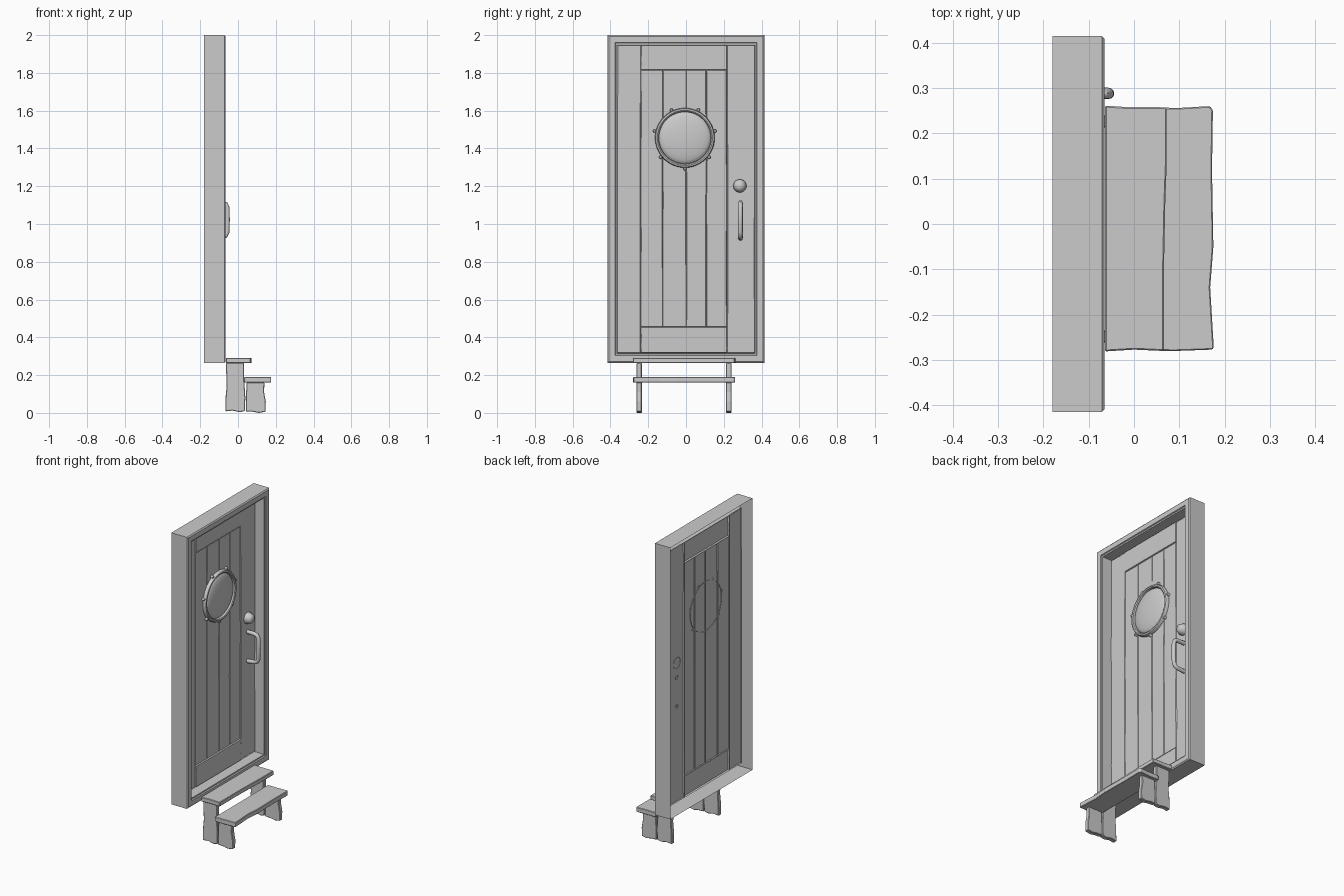
import bpy, bmesh, math, random
from mathutils import Vector

if "Cube" in bpy.data.objects:
    bpy.data.objects.remove(bpy.data.objects["Cube"])

random.seed(4)
DOOR_X = -0.134


def finish(name, bm, smooth=False):
    bmesh.ops.recalc_face_normals(bm, faces=bm.faces[:])
    me = bpy.data.meshes.new(name)
    bm.to_mesh(me)
    bm.free()
    ob = bpy.data.objects.new(name, me)
    bpy.context.collection.objects.link(ob)
    if smooth:
        bpy.ops.object.select_all(action='DESELECT')
        ob.select_set(True)
        bpy.context.view_layer.objects.active = ob
        bpy.ops.object.shade_smooth_by_angle(angle=math.radians(40))
    return ob


def bridge(bm, a, b):
    n = len(a)
    for i in range(n):
        bm.faces.new((a[i], a[(i + 1) % n], b[(i + 1) % n], b[i]))


def revolve(name, y, z, profile, n=32):
    """Lathe (radius, x) points around an axis along x; radius 0 closes the tip."""
    bm = bmesh.new()
    prev = None
    for r, x in profile:
        if r == 0:
            tip = bm.verts.new((x, y, z))
            for i in range(n):
                bm.faces.new((prev[i], prev[(i + 1) % n], tip))
            break
        ring = [bm.verts.new((x, y + r * math.cos(2 * math.pi * i / n),
                              z + r * math.sin(2 * math.pi * i / n))) for i in range(n)]
        if prev:
            bridge(bm, prev, ring)
        prev = ring
    return finish(name, bm, True)


def rough_board(name, outline, axis, lo, hi):
    """Extrude an uneven outline along y or z, with small bevels."""
    bm = bmesh.new()
    rings = []
    for h in (lo, hi):
        rings.append([bm.verts.new((a, h, b) if axis == 'Y' else (a, b, h)) for a, b in outline])
    bridge(bm, *rings)
    for r in rings:
        bm.faces.new(r)
    ob = finish(name, bm)
    bev = ob.modifiers.new("worn_edges", 'BEVEL')
    bev.width, bev.segments = 0.003, 1
    return ob


# Frame: open-backed shell with a bevelled lip and deep inner reveal
bm = bmesh.new()
prev = None
for inset, x in [(0, -0.18), (0, -0.071), (0.007, -0.065), (0.038, -0.065),
                 (0.041, -0.072), (0.049, -0.073), (0.051, DOOR_X - 0.005)]:
    y, z0, z1 = 0.415 - inset, 0.265 + inset, 2.0 - inset
    ring = [bm.verts.new((x, *p)) for p in ((-y, z0), (y, z0), (y, z1), (-y, z1))]
    if prev:
        bridge(bm, prev, ring)
    prev = ring
finish("door_frame", bm)


# Door boards: thin sheets whose edges fold back into grooves
def door_board(name, y0, y1, z0, z1, lift=0.0):
    bm = bmesh.new()
    n = 7
    rings = []
    jit = [random.uniform(-0.002, 0.002) for _ in range(2 * n)]
    for inset, x in ((0, DOOR_X - 0.006), (0.003, DOOR_X + lift)):
        pts = []
        for i in range(n):
            t = i / (n - 1)
            j = jit[i] if inset else 0
            pts.append((y0 + inset + j, z0 + inset + (z1 - z0 - 2 * inset) * t))
        for i in range(n):
            t = 1 - i / (n - 1)
            j = jit[n + i] if inset else 0
            pts.append((y1 - inset + j, z0 + inset + (z1 - z0 - 2 * inset) * t))
        rings.append([bm.verts.new((x, *p)) for p in pts])
    bridge(bm, *rings)
    bm.faces.new(rings[1])
    return finish(name, bm)


BOT, TOP = 0.318, 1.947
door_board("hinge_stile", -0.364, -0.24, BOT, TOP)
door_board("lock_stile", 0.217, 0.364, BOT, TOP)
door_board("top_rail", -0.24, 0.217, 1.815, TOP, 0.004)
door_board("bottom_rail", -0.24, 0.217, BOT, 0.455, 0.004)
edges = [-0.24, -0.123, 0.001, 0.108, 0.217]
for i in range(4):
    door_board(f"door_plank_{i + 1}", edges[i], edges[i + 1], 0.455, 1.815)

# Porthole: rim, domed glass and bolts
WY, WZ = -0.006, 1.456
D = DOOR_X
revolve("porthole_rim", WY, WZ, [(0.158, D - 0.003), (0.158, D + 0.012), (0.154, D + 0.02),
                                 (0.146, D + 0.022), (0.14, D + 0.018), (0.137, D + 0.004)], 48)
dome = [(0.138 * math.cos(a), D + 0.004 + 0.026 * math.sin(a))
        for a in [math.pi / 2 * k / 6 for k in range(6)]]
revolve("porthole_glass", WY, WZ, dome + [(0, D + 0.03)], 48)
for k in range(7):
    a = -math.pi / 2 + 2 * math.pi * k / 7
    revolve(f"porthole_bolt_{k + 1}", WY + 0.164 * math.cos(a), WZ + 0.164 * math.sin(a),
            [(0.009, D - 0.002), (0.009, D + 0.01), (0.006, D + 0.015), (0, D + 0.017)], 10)

# Lock: round plate with domed face
revolve("lock_plate", 0.285, 1.202, [(0.035, D - 0.002), (0.035, D + 0.012), (0.031, D + 0.02),
                                     (0.026, D + 0.034), (0.015, D + 0.041), (0, D + 0.043)], 24)

# Pull handle: tube swept along a D-shaped path
path = [(D - 0.003, 0.925), (-0.085, 0.93), (-0.066, 0.938), (-0.057, 0.957),
        (-0.056, 1.025), (-0.057, 1.087), (-0.066, 1.106), (-0.085, 1.111), (D - 0.003, 1.112)]
bm = bmesh.new()
prev = first = None
for i, (x, z) in enumerate(path):
    p, q = path[max(i - 1, 0)], path[min(i + 1, len(path) - 1)]
    t = Vector((q[0] - p[0], 0, q[1] - p[1])).normalized()
    side, up = Vector((0, 1, 0)), t.cross(Vector((0, 1, 0)))
    c = Vector((x, 0.288, z))
    ring = [bm.verts.new(c + 0.0125 * (side * math.cos(a) + up * math.sin(a)))
            for a in [2 * math.pi * k / 12 for k in range(12)]]
    if prev:
        bridge(bm, prev, ring)
    prev = ring
finish("pull_handle", bm, True)

# Steps: two uneven treads (outlines in x, y)
rough_board("upper_tread", [(-0.064, -0.281), (0.0, -0.277), (0.066, -0.28), (0.066, -0.1),
                            (0.069, 0.05), (0.072, 0.13), (0.072, 0.257), (0.04, 0.258),
                            (-0.02, 0.258), (-0.064, 0.261)], 'Z', 0.263, 0.291)
rough_board("lower_tread", [(0.032, -0.279), (0.09, -0.28), (0.172, -0.277), (0.176, -0.274),
                            (0.168, -0.14), (0.175, -0.05), (0.172, 0.12), (0.174, 0.25),
                            (0.168, 0.26), (0.1, 0.256), (0.032, 0.257)], 'Z', 0.16, 0.19)

# Legs: a tall and a short board on each side (outlines in x, z)
for side, y in (("left", -0.262), ("right", 0.212)):
    rough_board(f"tall_leg_{side}", [(-0.067, 0.008), (-0.03, 0.012), (0.01, 0.004), (0.036, 0.01),
                                     (0.039, 0.08), (0.033, 0.17), (0.033, 0.264), (-0.064, 0.264),
                                     (-0.06, 0.14), (-0.065, 0.09)], 'Y', y, y + 0.028)
    rough_board(f"short_leg_{side}", [(0.041, 0.008), (0.08, 0.006), (0.11, 0.0), (0.146, 0.006),
                                      (0.147, 0.06), (0.138, 0.11), (0.14, 0.161), (0.046, 0.161),
                                      (0.042, 0.09)], 'Y', y, y + 0.028)
